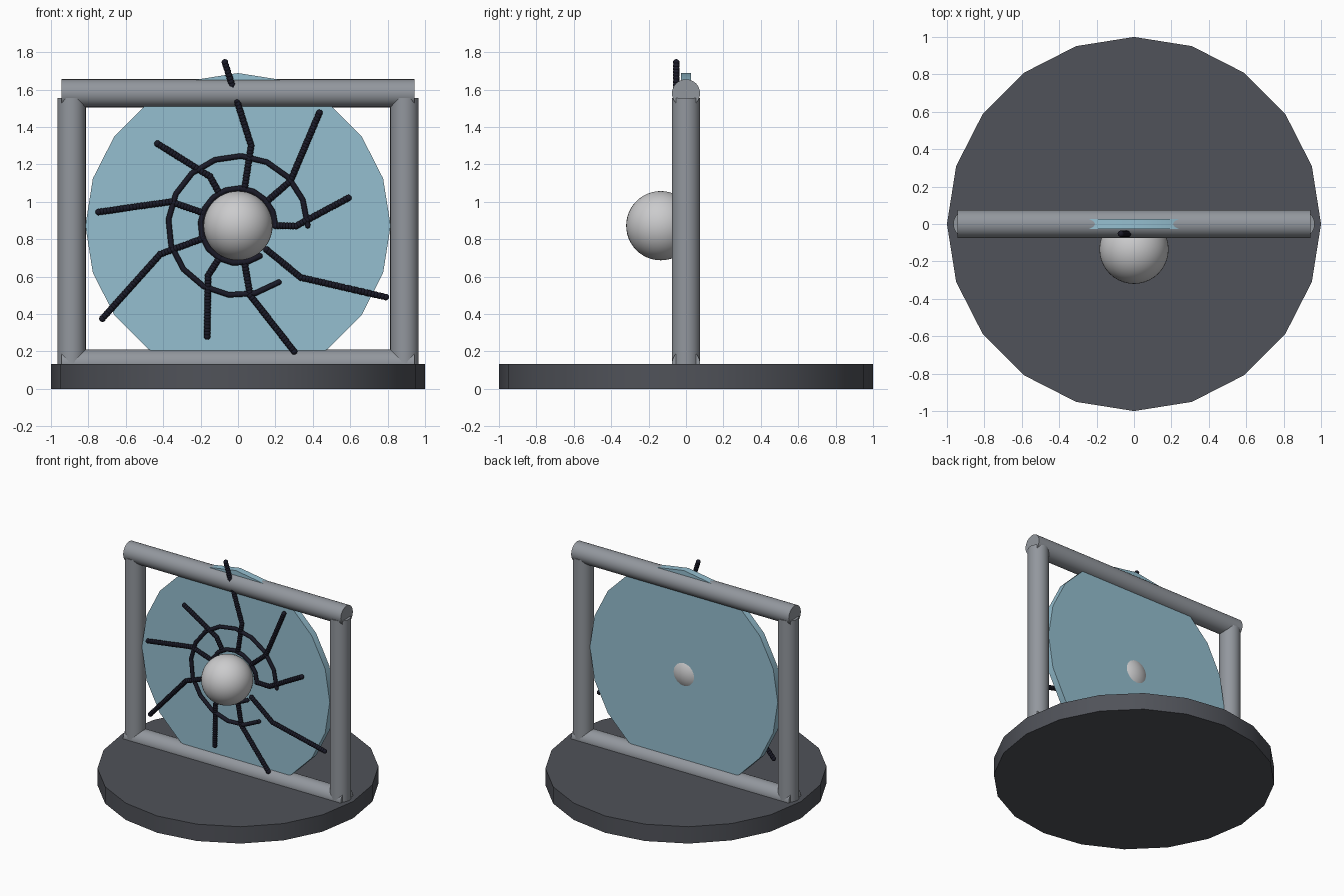
import bpy, bmesh, math
from mathutils import Vector, Matrix

cube = bpy.data.objects.get("Cube")
if cube:
    bpy.data.objects.remove(cube, do_unlink=True)

HUB_Z = 0.872
STRAND_Y = -0.052


def material(name, rgb):
    m = bpy.data.materials.new(name)
    m.use_nodes = True
    color = (*rgb, 1)
    m.diffuse_color = color
    m.node_tree.nodes["Principled BSDF"].inputs["Base Color"].default_value = color
    return m


slate = material("dark slate", (0.08, 0.085, 0.1))
steel = material("grey steel", (0.29, 0.31, 0.34))
glass = material("pale blue", (0.3, 0.52, 0.63))
pearl = material("light grey", (0.6, 0.6, 0.61))
ink = material("near black", (0.01, 0.01, 0.02))


def finish(name, bm, mat):
    mesh = bpy.data.meshes.new(name)
    bm.to_mesh(mesh)
    bm.free()
    mesh.materials.append(mat)
    obj = bpy.data.objects.new(name, mesh)
    bpy.context.collection.objects.link(obj)
    bpy.ops.object.select_all(action="DESELECT")
    obj.select_set(True)
    bpy.context.view_layer.objects.active = obj
    bpy.ops.object.shade_smooth_by_angle(angle=math.radians(50))
    return obj


def add_rod(bm, start, end, radius, sides):
    start, end = Vector(start), Vector(end)
    axis = end - start
    turn = axis.to_track_quat("Z", "Y").to_matrix().to_4x4()
    bmesh.ops.create_cone(bm, cap_ends=True, segments=sides, radius1=radius,
                          radius2=radius, depth=axis.length,
                          matrix=Matrix.Translation((start + end) / 2) @ turn)


def rod(name, start, end, radius, mat, sides=20):
    bm = bmesh.new()
    add_rod(bm, start, end, radius, sides)
    return finish(name, bm, mat)


def add_ball(bm, center, radius, u, v):
    bmesh.ops.create_uvsphere(bm, u_segments=u, v_segments=v, radius=radius,
                              matrix=Matrix.Translation(center))


# Round base
rod("base", (0, 0, 0), (0, 0, 0.132), 1.0, slate)

# Square frame of round bars
for side, x in (("left", 0.89), ("right", -0.89)):
    rod(side + "_post", (x, 0, 0.13), (x, 0, 1.555), 0.076, steel, 32)
for level, z in (("top", 1.58), ("bottom", 0.135)):
    rod(level + "_bar", (-0.945, 0, z), (0.945, 0, z), 0.075, steel, 32)

# Faceted disc held in the frame
rod("disc", (0, -0.027, HUB_Z), (0, 0.027, HUB_Z), 0.816, glass)

# Central ball
bm = bmesh.new()
add_ball(bm, (0, -0.135, HUB_Z), 0.185, 40, 24)
finish("hub_ball", bm, pearl)


def polar(radius, angle):
    return Vector((radius * math.cos(angle), STRAND_Y,
                   HUB_Z + radius * math.sin(angle)))


# Beaded bent strands: middle and tip of each, starting at even angles
bends = [((0.31, 0.87), (0.59, 1.02)), ((0.28, 1.11), (0.435, 1.475)),
         ((0.07, 1.30), (-0.07, 1.745)), ((-0.15, 1.135), (-0.43, 1.31)),
         ((-0.36, 1.0), (-0.745, 0.945)), ((-0.415, 0.72), (-0.725, 0.375)),
         ((-0.16, 0.605), (-0.165, 0.28)), ((0.065, 0.5), (0.3, 0.2)),
         ((0.335, 0.595), (0.79, 0.49))]
for i, (middle, tip) in enumerate(bends):
    bm = bmesh.new()
    path = [polar(0.2, math.tau * i / len(bends))]
    path += [Vector((x, STRAND_Y, z)) for x, z in (middle, tip)]
    for a, b in zip(path, path[1:]):
        count = math.ceil((b - a).length / 0.018)
        for k in range(count + 1):
            add_ball(bm, a.lerp(b, k / count), 0.018, 8, 6)
    finish(f"strand_{i + 1}", bm, ink)

# Open rings linking the strands
for name, radius, thick in (("inner_ring", 0.2, 0.015), ("outer_ring", 0.373, 0.0145)):
    bm = bmesh.new()
    points = [polar(radius, math.radians(306) * k / 14) for k in range(15)]
    for a, b in zip(points, points[1:]):
        add_rod(bm, a, b, thick, 10)
    for p in points:
        add_ball(bm, p, thick, 10, 6)
    finish(name, bm, ink)
